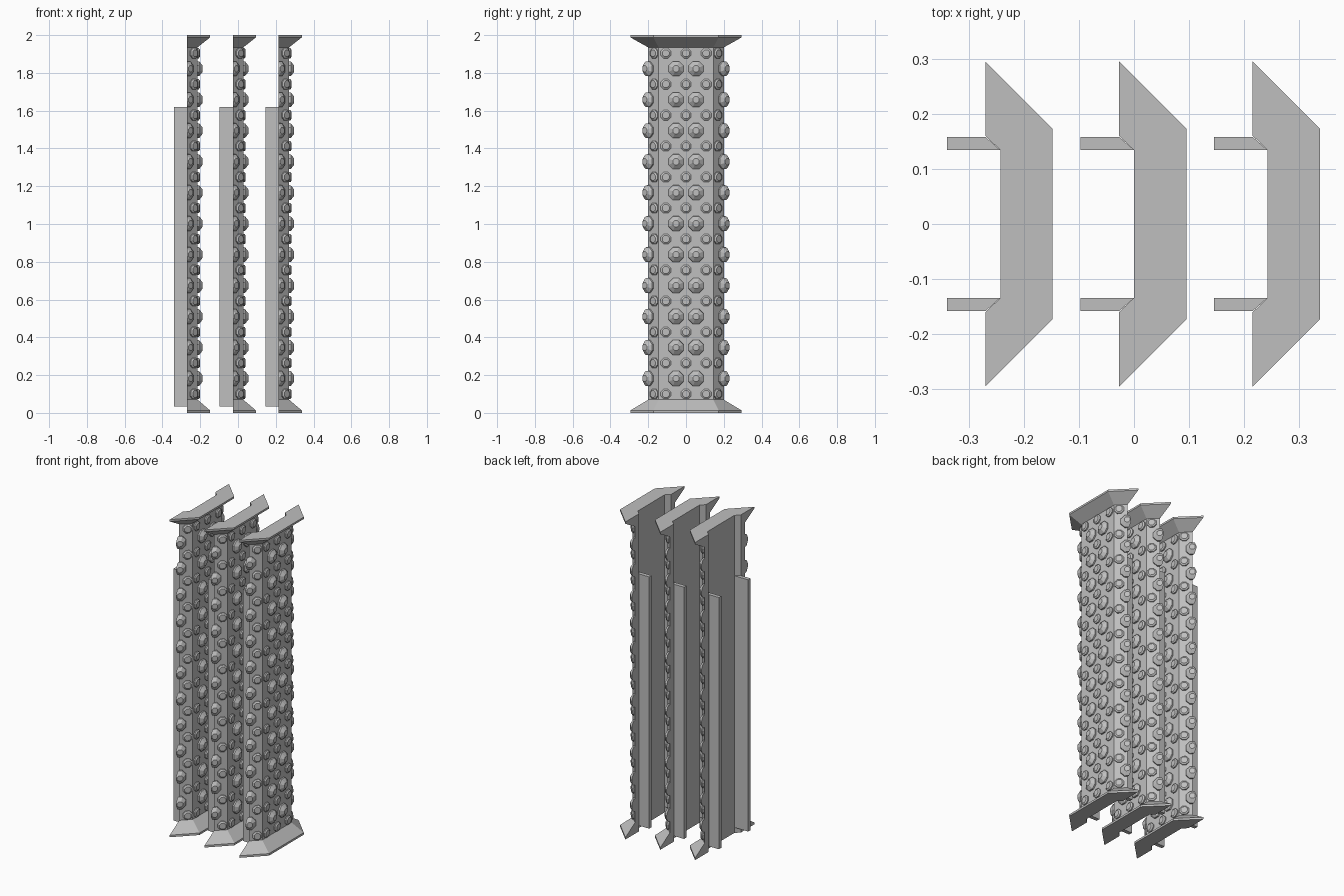
import bpy, bmesh, math
from mathutils import Vector

if "Cube" in bpy.data.objects:
    bpy.data.objects.remove(bpy.data.objects["Cube"])

PITCH_X = 0.2425          # spacing between the three panels
BACK, FRONT = -0.027, 0.028   # panel depth range in local x
ROW = 0.164               # stud row spacing
MID = 1.002               # height of the middle stud row

grey = bpy.data.materials.new("stone grey")
grey.diffuse_color = (0.52, 0.52, 0.52, 1)
grey.use_nodes = True
grey.node_tree.nodes["Principled BSDF"].inputs["Base Color"].default_value = grey.diffuse_color


def finish(bm, name, x):
    bmesh.ops.recalc_face_normals(bm, faces=bm.faces)
    mesh = bpy.data.meshes.new(name)
    bm.to_mesh(mesh)
    bm.free()
    mesh.materials.append(grey)
    obj = bpy.data.objects.new(name, mesh)
    obj.location.x = x
    bpy.context.collection.objects.link(obj)


def loft(bm, rings):
    """Skin a stack of equal-length outlines and cap both ends."""
    loops = [[bm.verts.new(p) for p in ring] for ring in rings]
    n = len(loops[0])
    for a, b in zip(loops, loops[1:]):
        for i in range(n):
            j = (i + 1) % n
            bm.faces.new((a[i], a[j], b[j], b[i]))
    bm.faces.new(loops[0][::-1])
    bm.faces.new(loops[-1])


def panel_outline(d, z):
    """Folded-plate section whose outer side is pushed out by d."""
    half = [(FRONT + d, 0.145 + 0.414 * d), (BACK, 0.2 + 1.414 * d),
            (BACK, 0.16), (0.0, 0.134)]
    pts = half + [(x, -y) for x, y in reversed(half)]
    return [(x, y, z) for x, y in pts]


def stud(bm, pos, normal, profile):
    """Eight-sided tapered stud standing on a surface."""
    normal = Vector(normal).normalized()
    up = Vector((0, 0, 1))
    side = up.cross(normal)
    rings = []
    for r, h in profile:
        ring = []
        for k in range(8):
            a = math.radians(22.5 + 45 * k)
            ring.append(Vector(pos) + normal * h
                        + (side * math.cos(a) + up * math.sin(a)) * r)
        rings.append(ring)
    loft(bm, rings)


LARGE = [(0.043, -0.003), (0.042, 0.009), (0.018, 0.027)]
SMALL = [(0.029, -0.003), (0.029, 0.007), (0.020, 0.013)]
large_rows = [MID + (i - 5) * ROW for i in range(11)]
small_rows = [MID + (i - 5.5) * ROW for i in range(12)]

for i, label in enumerate(("left", "middle", "right")):
    x = (i - 1) * PITCH_X

    # folded wall with flared foot and cap
    bm = bmesh.new()
    levels = [(0.067, 0), (0.067, 0.013), (0, 0.07),
              (0, 1.935), (0.067, 1.988), (0.067, 2)]
    loft(bm, [panel_outline(d, z) for d, z in levels])
    finish(bm, label + "_wall_panel", x)

    # pair of rear mounting rails
    bm = bmesh.new()
    for s in (1, -1):
        section = [(-0.097, 0.134), (-0.097, 0.158), (BACK, 0.158), (0, 0.134)]
        loft(bm, [[(px, s * py, z) for px, py in section]
                  for z in (0.035, 1.62)])
    finish(bm, label + "_rear_rails", x)

    # half studs along the rear edges, cut flush with the back of the panel
    bm = bmesh.new()
    for z in large_rows:
        for s in (1, -1):
            stud(bm, (BACK, s * 0.2, z), (1, s, 0), LARGE)
    cut = bmesh.ops.bisect_plane(
        bm, geom=bm.verts[:] + bm.edges[:] + bm.faces[:],
        plane_co=(BACK, 0, 0), plane_no=(-1, 0, 0), clear_outer=True)
    rim = [e for e in cut["geom_cut"] if isinstance(e, bmesh.types.BMEdge)]
    bmesh.ops.holes_fill(bm, edges=rim, sides=0)
    finish(bm, label + "_edge_studs", x)

    # large studs on the broad face
    bm = bmesh.new()
    for z in large_rows:
        for y in (-0.053, 0.053):
            stud(bm, (FRONT, y, z), (1, 0, 0), LARGE)
    finish(bm, label + "_large_studs", x)

    # small studs on the broad face and the chamfers
    bm = bmesh.new()
    for z in small_rows:
        for y in (-0.107, 0, 0.107):
            stud(bm, (FRONT, y, z), (1, 0, 0), SMALL)
        for s in (1, -1):
            stud(bm, (0.007, s * 0.166, z), (1, s, 0), SMALL)
    finish(bm, label + "_small_studs", x)
